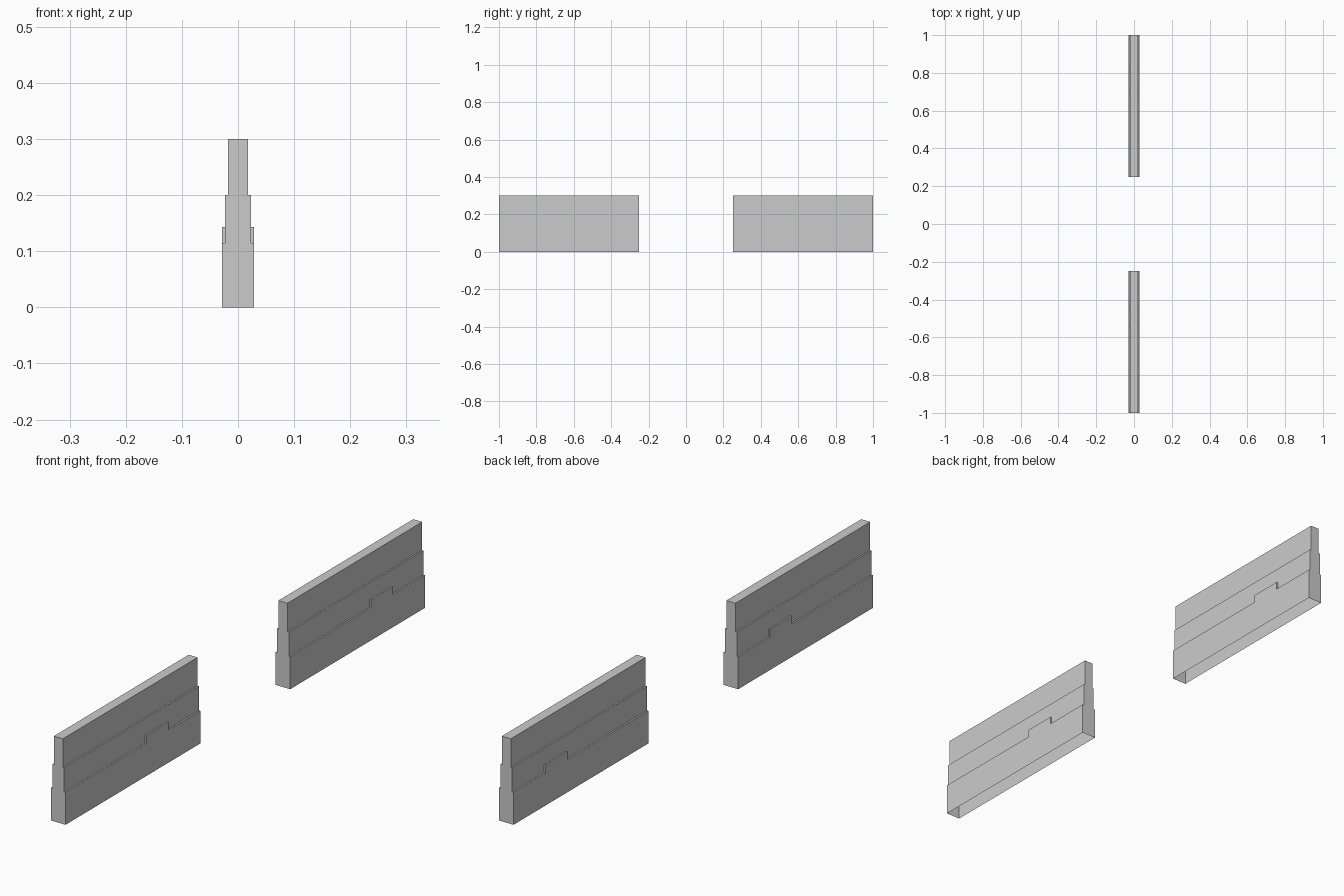
import bpy, bmesh

if "Cube" in bpy.data.objects:
    bpy.data.objects.remove(bpy.data.objects["Cube"])

HALF = (0.0283, 0.0228, 0.0175)   # half thickness of each tier
LEDGE, BUMP, MID, TOP = 0.115, 0.143, 0.2, 0.3
LENGTH = 0.75


def barrier(name, y0):
    bm = bmesh.new()
    y1 = y0 + LENGTH
    b0, b1 = y0 + 0.45, y0 + 0.572

    def face(pts):
        bm.faces.new([bm.verts.new(p) for p in pts])

    # Lower ledge line, raised into a short block
    step = [(y0, LEDGE), (b0, LEDGE), (b0, BUMP),
            (b1, BUMP), (b1, LEDGE), (y1, LEDGE)]
    a, b, c = HALF

    for s in (-1, 1):
        # Lower and middle tier faces
        face([(s * a, y, z) for y, z in [(y1, 0), (y0, 0)] + step])
        face([(s * b, y, z) for y, z in [(y1, MID), (y0, MID)] + step])
        # Stepped lower ledge
        for (ya, za), (yb, zb) in zip(step, step[1:]):
            face([(s * a, ya, za), (s * a, yb, zb),
                  (s * b, yb, zb), (s * b, ya, za)])
        # Upper ledge and upper tier
        upper = [(b, MID), (c, MID), (c, TOP)]
        for (xa, za), (xb, zb) in zip(upper, upper[1:]):
            face([(s * xa, y0, za), (s * xa, y1, za),
                  (s * xb, y1, zb), (s * xb, y0, zb)])

    # Top and stepped end caps; the underside is open
    face([(-c, y0, TOP), (c, y0, TOP), (c, y1, TOP), (-c, y1, TOP)])
    half = [(a, 0), (a, LEDGE), (b, LEDGE), (b, MID), (c, MID), (c, TOP)]
    outline = half + [(-x, z) for x, z in reversed(half)]
    for y in (y0, y1):
        face([(x, y, z) for x, z in outline])

    bmesh.ops.remove_doubles(bm, verts=bm.verts, dist=1e-5)
    bmesh.ops.recalc_face_normals(bm, faces=bm.faces)
    mesh = bpy.data.meshes.new(name)
    bm.to_mesh(mesh)
    bm.free()
    bpy.context.collection.objects.link(bpy.data.objects.new(name, mesh))


# Two identical wall sections with a gap between
barrier("front_wall", -1.0)
barrier("back_wall", 0.25)
